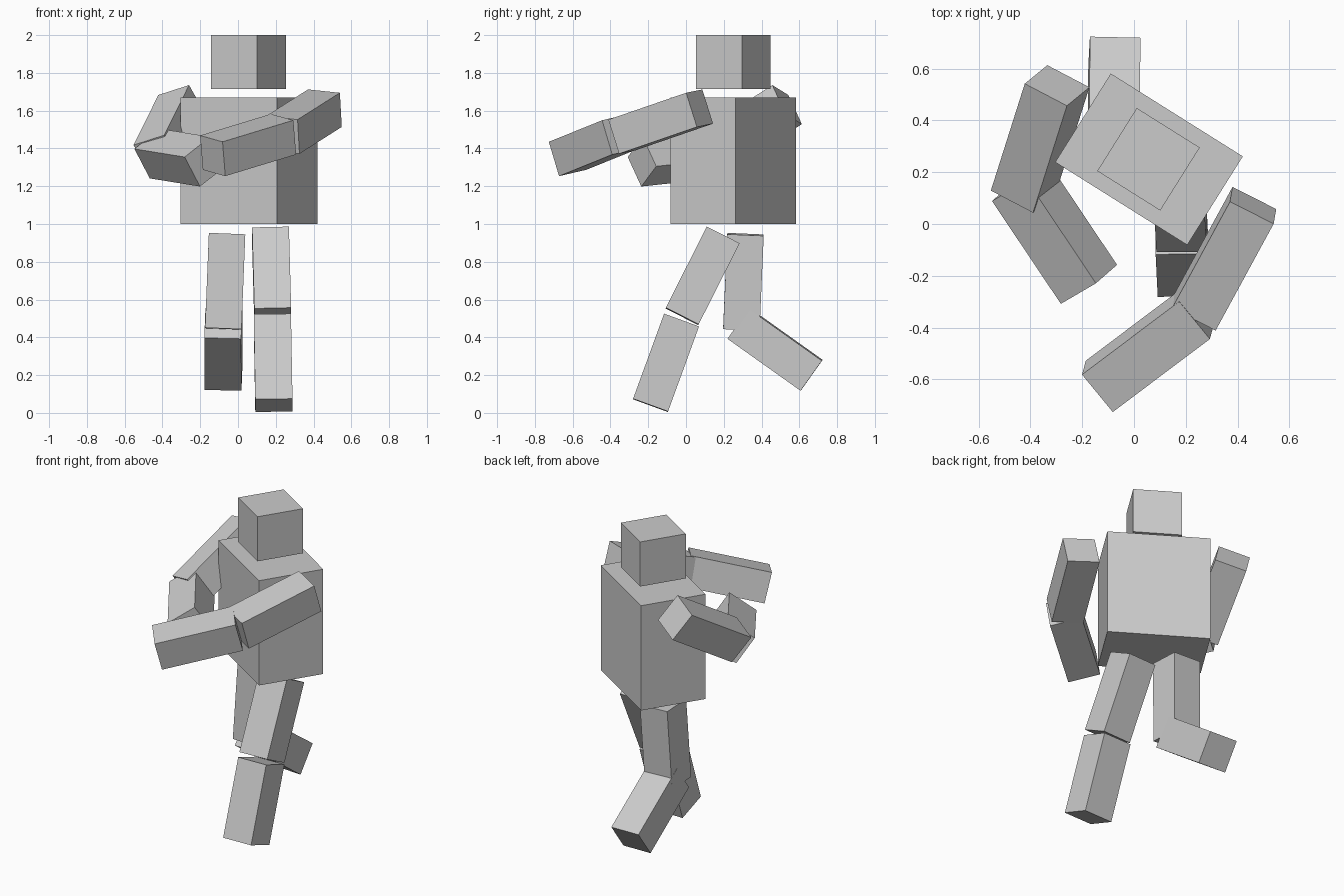
import bpy
from mathutils import Vector, Matrix


def block(name, start, end, side, width, depth):
    """Box running from start to end (end-face centres); side = width direction."""
    a, b = Vector(start), Vector(end)
    axis = (b - a).normalized()
    u = Vector(side)
    u = (u - axis * u.dot(axis)).normalized()
    v = axis.cross(u)
    bpy.ops.mesh.primitive_cube_add(size=1)
    ob = bpy.context.object
    ob.name = name
    rot = Matrix((u, v, axis)).transposed().to_4x4()
    scale = Matrix.Diagonal((width, depth, (b - a).length, 1))
    ob.matrix_world = Matrix.Translation((a + b) / 2) @ rot @ scale
    return ob


# Twisted torso and head share one facing
facing = (0.51, -0.32, 0)
block("torso", (0.058, 0.25, 1.0), (0.058, 0.25, 1.67), facing, 0.602, 0.404)
block("head", (0.056, 0.25, 1.715), (0.056, 0.25, 2.0), facing, 0.287, 0.287)

# Limb segments: name, start, end, width direction, thickness
limbs = [
    # legs: hip to knee, knee to ankle
    ("raised_thigh", (-0.058, 0.315, 0.945), (-0.078, 0.293, 0.443), (1, 0, -0.04), 0.193),
    ("raised_shin", (-0.078, 0.278, 0.474), (-0.076, 0.665, 0.199), (1, 0, -0.04), 0.195),
    ("standing_thigh", (0.172, 0.196, 0.940), (0.184, -0.021, 0.511), (1, 0, 0), 0.195),
    ("standing_shin", (0.182, -0.024, 0.490), (0.190, -0.188, 0.040), (1, 0, 0), 0.197),
    # arms: shoulder to elbow, elbow to hand
    ("front_upper_arm", (0.460, 0.072, 1.613), (0.236, -0.340, 1.471), (-0.171, 0.087, 0.018), 0.19),
    ("front_forearm", (0.241, -0.345, 1.475), (-0.134, -0.627, 1.361), (-0.117, 0.146, 0.034), 0.19),
    ("rear_upper_arm", (-0.297, 0.535, 1.632), (-0.428, 0.122, 1.367), (0.166, -0.088, 0.053), 0.191),
    ("rear_forearm", (-0.440, 0.164, 1.373), (-0.174, -0.233, 1.330), (0.135, 0.080, 0.107), 0.19),
]
for name, start, end, side, t in limbs:
    block(name, start, end, side, t, t)
